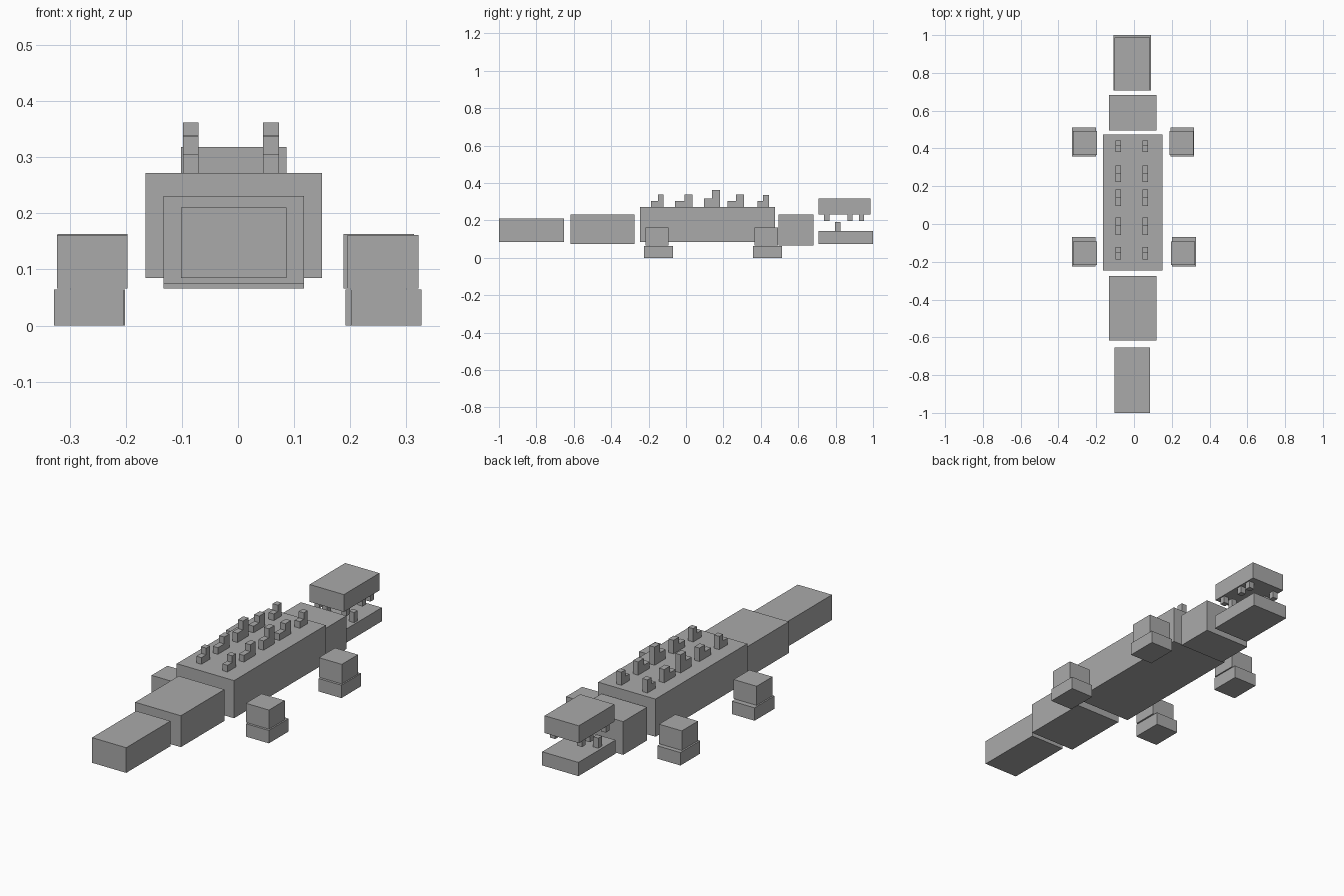
import bpy
import bmesh

if "Cube" in bpy.data.objects:
    bpy.data.objects.remove(bpy.data.objects["Cube"])

# One plain grey for the whole animal
grey = bpy.data.materials.new("plain grey")
grey.diffuse_color = (0.4, 0.4, 0.4, 1)
grey.use_nodes = True
grey.node_tree.nodes["Principled BSDF"].inputs["Base Color"].default_value = grey.diffuse_color


def finish(name, bm):
    bmesh.ops.recalc_face_normals(bm, faces=bm.faces)
    mesh = bpy.data.meshes.new(name)
    bm.to_mesh(mesh)
    bm.free()
    mesh.materials.append(grey)
    bpy.context.collection.objects.link(bpy.data.objects.new(name, mesh))


def box(name, xs, ys, zs):
    """Box between the given limits on each axis."""
    bm = bmesh.new()
    bmesh.ops.create_cube(bm, size=1)
    for v in bm.verts:
        v.co = [r[0] if c < 0 else r[1] for c, r in zip(v.co, (xs, ys, zs))]
    finish(name, bm)


def spike(name, xs, y0, ym, y1, step, top, base=0.272):
    """L-shaped back scale, low in front of a taller block."""
    outline = [(y0, base), (y1, base), (y1, top), (ym, top), (ym, step), (y0, step)]
    bm = bmesh.new()
    face = bm.faces.new([bm.verts.new((xs[0], y, z)) for y, z in outline])
    ext = bmesh.ops.extrude_face_region(bm, geom=[face])["geom"]
    moved = [g for g in ext if isinstance(g, bmesh.types.BMVert)]
    bmesh.ops.translate(bm, verts=moved, vec=(xs[1] - xs[0], 0, 0))
    finish(name, bm)


# Body, neck and tail
box("body", (-0.165, 0.15), (-0.245, 0.475), (0.085, 0.272))
box("neck", (-0.133, 0.118), (0.495, 0.683), (0.066, 0.231))
box("tail_base", (-0.133, 0.118), (-0.617, -0.275), (0.075, 0.231))
box("tail_tip", (-0.102, 0.086), (-1.0, -0.653), (0.085, 0.21))

# Jaws
box("upper_jaw", (-0.102, 0.086), (0.708, 0.987), (0.232, 0.318))
box("lower_jaw", (-0.109, 0.09), (0.708, 1.0), (0.075, 0.143))

# Teeth along both sides
for side, xs in (("left", (-0.096, -0.068)), ("right", (0.052, 0.08))):
    for i, y in enumerate((0.738, 0.863, 0.925)):
        box(f"upper_tooth_{side}_{i}", xs, (y, y + 0.028), (0.198, 0.232))
    box(f"lower_tooth_{side}", xs, (0.797, 0.825), (0.143, 0.193))

# Two rows of back scales
rows = [(-0.187, -0.15, -0.121, 0.305, 0.338),
        (-0.058, -0.008, 0.034, 0.305, 0.339),
        (0.096, 0.139, 0.182, 0.318, 0.362),
        (0.222, 0.267, 0.311, 0.305, 0.338),
        (0.381, 0.412, 0.443, 0.305, 0.337)]
for side, xs in (("left", (-0.098, -0.07)), ("right", (0.045, 0.073))):
    for i, row in enumerate(rows):
        spike(f"back_scale_{side}_{i}", xs, *row)

# Legs and feet
for name, leg_x, foot_x, leg_y, foot_y, top in (
        ("rear_left", (-0.323, -0.197), (-0.328, -0.203), (-0.217, -0.093), (-0.225, -0.07), 0.161),
        ("rear_right", (0.195, 0.322), (0.202, 0.327), (-0.217, -0.093), (-0.225, -0.07), 0.161),
        ("front_left", (-0.322, -0.197), (-0.328, -0.201), (0.366, 0.493), (0.357, 0.512), 0.163),
        ("front_right", (0.188, 0.314), (0.192, 0.318), (0.366, 0.493), (0.357, 0.512), 0.163)):
    box(name + "_leg", leg_x, leg_y, (0.066, top))
    box(name + "_foot", foot_x, foot_y, (0.0, 0.064))
